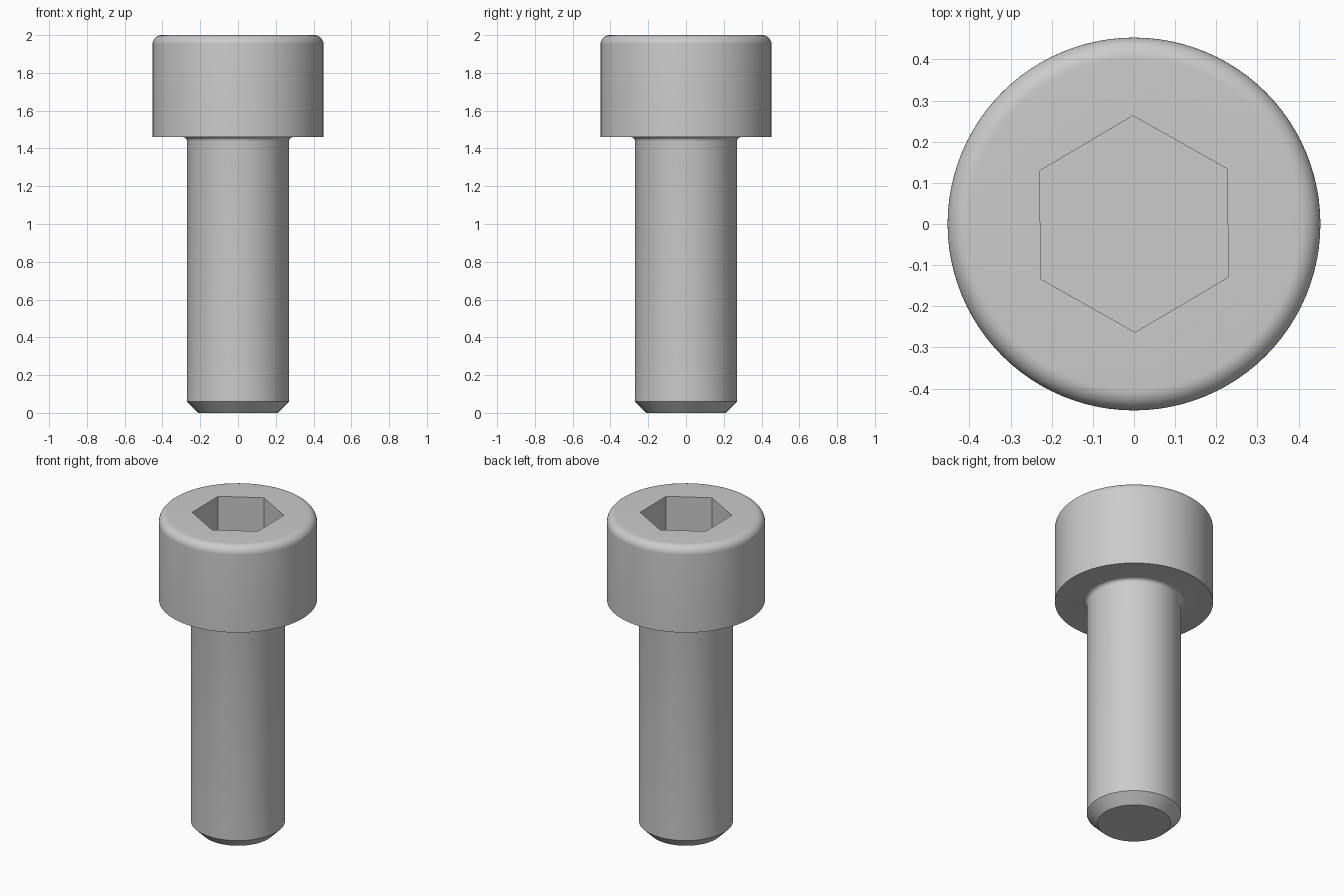
import bpy
import bmesh
from math import sin, cos, pi, radians

SEGMENTS = 96
HEAD_R, SHANK_R, TIP_R = 0.453, 0.27, 0.21
HEAD_BASE, TOP = 1.46, 2.0
EDGE_R, FILLET_R, CHAMFER = 0.05, 0.022, 0.06
HEX_R, HEX_DEPTH = 0.263, 0.27

cube = bpy.data.objects.get("Cube")
if cube:
    bpy.data.objects.remove(cube, do_unlink=True)

steel = bpy.data.materials.new("grey steel")
steel.use_nodes = True
colour = (0.6, 0.6, 0.6, 1.0)
steel.diffuse_color = colour
steel.node_tree.nodes["Principled BSDF"].inputs["Base Color"].default_value = colour


def arc(cx, cz, r, start, end, steps):
    """Points of a profile arc, angles in degrees."""
    angles = [radians(start + (end - start) * i / steps) for i in range(steps + 1)]
    return [(cx + r * cos(a), cz + r * sin(a)) for a in angles]


def ring(bm, radius, z, count, turn=0.0):
    """A closed loop of vertices and its edges."""
    verts = [bm.verts.new((radius * cos(turn + 2 * pi * i / count),
                           radius * sin(turn + 2 * pi * i / count), z))
             for i in range(count)]
    edges = [bm.edges.new((verts[i - 1], verts[i])) for i in range(count)]
    return verts, edges


def wall(bm, low, high):
    """Quads between two matching loops."""
    for i in range(len(low)):
        bm.faces.new((low[i - 1], low[i], high[i], high[i - 1]))


# Outline from the tip up: chamfer, shank, under-head fillet, rounded head
profile = [(TIP_R, 0.0), (SHANK_R, CHAMFER)]
profile += arc(SHANK_R + FILLET_R, HEAD_BASE - FILLET_R, FILLET_R, 180, 90, 5)
profile += [(HEAD_R, HEAD_BASE)]
profile += arc(HEAD_R - EDGE_R, TOP - EDGE_R, EDGE_R, 0, 90, 10)

bm = bmesh.new()
rings = [ring(bm, r, z, SEGMENTS) for r, z in profile]
for (low, _), (high, _) in zip(rings, rings[1:]):
    wall(bm, low, high)
bm.faces.new(rings[0][0])

# Hexagonal socket sunk into the head
turn = radians(90.6)
hex_floor, _ = ring(bm, HEX_R, TOP - HEX_DEPTH, 6, turn)
hex_rim, rim_edges = ring(bm, HEX_R, TOP, 6, turn)
wall(bm, hex_floor, hex_rim)
bm.faces.new(hex_floor)

# Flat top face around the socket
bmesh.ops.triangle_fill(bm, edges=rings[-1][1] + rim_edges, use_beauty=True)
bmesh.ops.recalc_face_normals(bm, faces=bm.faces)

mesh = bpy.data.meshes.new("socket_screw")
bm.to_mesh(mesh)
bm.free()
mesh.materials.append(steel)
screw = bpy.data.objects.new("socket_screw", mesh)
bpy.context.collection.objects.link(screw)

# Smooth shading with crisp edges
bpy.ops.object.select_all(action="DESELECT")
screw.select_set(True)
bpy.context.view_layer.objects.active = screw
bpy.ops.object.shade_smooth_by_angle(angle=radians(30))
